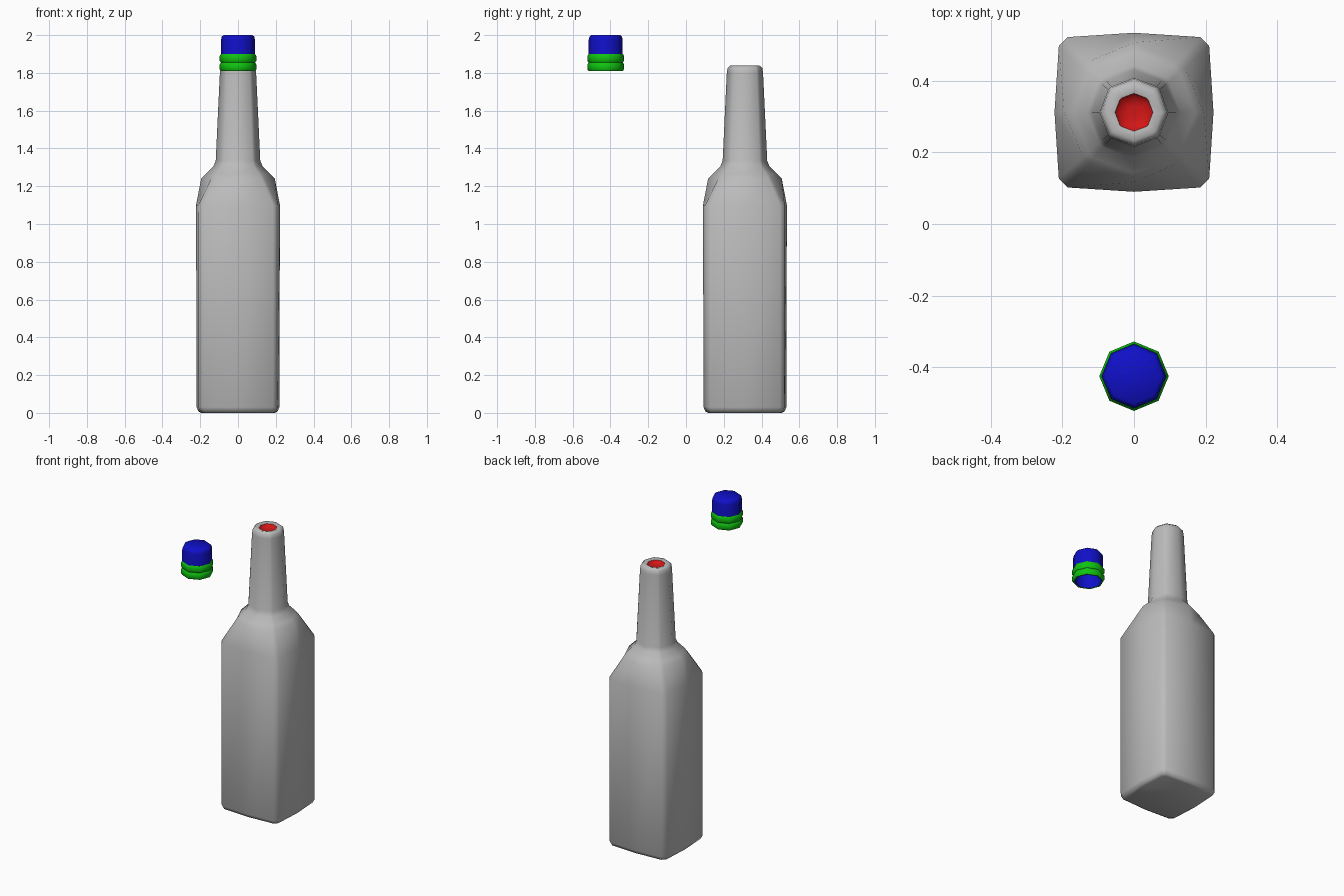
import bpy, bmesh, math
from math import radians

old = bpy.data.objects.get("Cube")
if old:
    bpy.data.objects.remove(old, do_unlink=True)


def material(name, rgb):
    m = bpy.data.materials.new(name)
    m.use_nodes = True
    m.diffuse_color = (*rgb, 1)
    m.node_tree.nodes["Principled BSDF"].inputs["Base Color"].default_value = (*rgb, 1)
    return m


gray = material("bottle gray", (0.5, 0.5, 0.5))
red = material("opening red", (0.65, 0.008, 0.008))
blue = material("cap blue", (0.005, 0.005, 0.58))
green = material("ring green", (0.005, 0.55, 0.005))


def octagon(z, r):
    return [(r * math.cos(radians(a)), r * math.sin(radians(a)), z) for a in range(0, 360, 45)]


def square(z, mid, long, short):
    """Soft square: bulged face middles and chamfered corners."""
    pts, quarter = [], [(mid, 0), (long, short), (short, long)]
    for _ in range(4):
        pts += [(x, y, z) for x, y in quarter]
        quarter = [(-y, x) for x, y in quarter]
    return pts


def round_ring(z, r):
    """Near-octagon with the same point count as the soft square."""
    return square(z, r, r * 0.75, r * 0.66)


def loft(name, rings, mat, loc, caps=(True, True), closed=False, angle=50):
    bm = bmesh.new()
    loops = [[bm.verts.new(p) for p in ring] for ring in rings]
    pairs = list(zip(loops, loops[1:]))
    if closed:
        pairs.append((loops[-1], loops[0]))
    for a, b in pairs:
        for i in range(len(a)):
            j = (i + 1) % len(a)
            bm.faces.new((a[i], a[j], b[j], b[i]))
    if caps[0]:
        bm.faces.new(loops[0][::-1])
    if caps[1]:
        bm.faces.new(loops[-1])
    if closed:
        bmesh.ops.recalc_face_normals(bm, faces=bm.faces)
    mesh = bpy.data.meshes.new(name)
    bm.to_mesh(mesh)
    bm.free()
    mesh.materials.append(mat)
    ob = bpy.data.objects.new(name, mesh)
    bpy.context.collection.objects.link(ob)
    ob.location = loc
    bpy.ops.object.select_all(action="DESELECT")
    ob.select_set(True)
    bpy.context.view_layer.objects.active = ob
    bpy.ops.object.shade_smooth_by_angle(angle=radians(angle))
    return ob


bottle_at = (0, 0.312, 0)
cap_at = (0, -0.425, 0)

# Bottle: square body, rounded shoulder, tapering neck and lip
body = [square(0, 0.195, 0.185, 0.165),
        square(0.008, 0.21, 0.2, 0.178),
        square(0.03, 0.219, 0.21, 0.185),
        square(1.1, 0.222, 0.21, 0.185),
        square(1.24, 0.195, 0.142, 0.125)]
neck = [(1.265, 0.17), (1.305, 0.13), (1.335, 0.118), (1.8, 0.096),
        (1.826, 0.092), (1.838, 0.078), (1.832, 0.053)]
loft("bottle", body + [round_ring(z, r) for z, r in neck], gray, bottle_at, (True, False), angle=80)

# Shallow red well in the mouth
loft("mouth_opening", [round_ring(z, r) for z, r in [(1.832, 0.053), (1.82, 0.046), (1.815, 0.02)]],
     red, bottle_at, (False, True), angle=80)

# Hollow cap, from inner ceiling down and out over the top
cap = [(1.97, 0.08), (1.812, 0.082), (1.812, 0.09), (1.975, 0.09), (1.992, 0.086), (2.0, 0.076)]
loft("cap", [octagon(z, r) for z, r in cap], blue, cap_at)

# Two rounded rings around the cap
for name, z in (("lower_cap_ring", 1.81), ("upper_cap_ring", 1.855)):
    section = [(0, 0.084), (0, 0.091), (0.009, 0.097), (0.035, 0.097), (0.044, 0.091), (0.044, 0.084)]
    loft(name, [octagon(z + h, r) for h, r in section], green, cap_at, (False, False), closed=True)
